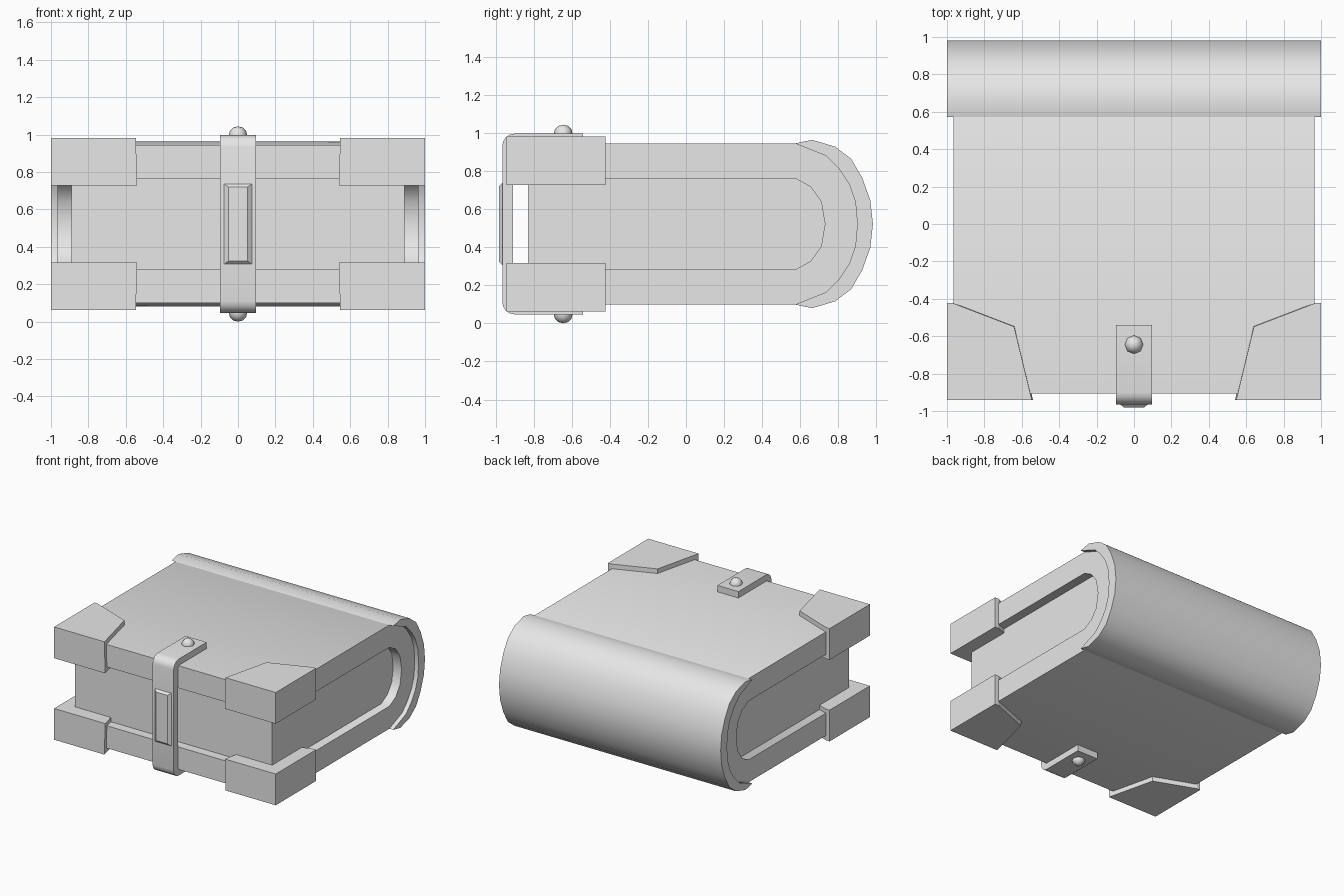
import bpy, bmesh, math
from mathutils import Vector

cube = bpy.data.objects.get("Cube")
if cube:
    bpy.data.objects.remove(cube, do_unlink=True)

MID = 0.522  # height of the plane of symmetry

grey = bpy.data.materials.new("plain grey")
grey.use_nodes = True
grey.diffuse_color = (0.8, 0.8, 0.8, 1)
bsdf = next(n for n in grey.node_tree.nodes if n.type == 'BSDF_PRINCIPLED')
bsdf.inputs["Base Color"].default_value = (0.8, 0.8, 0.8, 1)


def finish(name, bm, smooth=None):
    """Turn a bmesh into a named object, smooth below the given angle."""
    bmesh.ops.recalc_face_normals(bm, faces=bm.faces)
    mesh = bpy.data.meshes.new(name)
    bm.to_mesh(mesh)
    bm.free()
    mesh.materials.append(grey)
    obj = bpy.data.objects.new(name, mesh)
    bpy.context.collection.objects.link(obj)
    if smooth:
        bpy.ops.object.select_all(action='DESELECT')
        obj.select_set(True)
        bpy.context.view_layer.objects.active = obj
        bpy.ops.object.shade_smooth_by_angle(angle=math.radians(smooth))
    return obj


def loft(name, bottom, top, smooth=None):
    """Solid between two matching loops of points."""
    bm = bmesh.new()
    a = [bm.verts.new(p) for p in bottom]
    b = [bm.verts.new(p) for p in top]
    bm.faces.new(a)
    bm.faces.new(b)
    for i in range(len(a)):
        j = (i + 1) % len(a)
        bm.faces.new((a[i], a[j], b[j], b[i]))
    return finish(name, bm, smooth)


def extrude_x(name, profile, half, smooth=None):
    """Extrude a (y, z) profile across the width."""
    return loft(name, [(-half, y, z) for y, z in profile],
                [(half, y, z) for y, z in profile], smooth)


def mirrored(upper):
    """Complete an upper half path, ending on the middle plane, downwards."""
    path = [(y, MID + h) for y, h in upper]
    return path + [(y, MID - h) for y, h in reversed(upper) if h > 0]


def band(outer, inner):
    """Closed C-shaped profile between two half paths."""
    return mirrored(outer) + mirrored(inner)[::-1]


# Curved back: heights are measured from the middle plane
cover_arc = [(0.573, 0.423), (0.737, 0.357), (0.805, 0.288),
             (0.858, 0.208), (0.89, 0.115), (0.90, 0)]
spine_arc = [(0.573, 0.423), (0.663, 0.442), (0.784, 0.406), (0.868, 0.342),
             (0.926, 0.242), (0.968, 0.125), (0.982, 0)]
inner_arc = [(0.573, 0.24), (0.655, 0.195), (0.71, 0.118), (0.73, 0)]

extrude_x("cover", band([(-0.905, 0.423)] + cover_arc,
                        [(-0.905, 0.24)] + inner_arc), 0.965, 40)
extrude_x("pages", mirrored([(-0.83, 0.24)] + inner_arc), 0.89, 40)
# The spine shares its tips with the cover, so skip the duplicate points
spine = mirrored(spine_arc) + mirrored(cover_arc)[::-1][1:-1]
extrude_x("spine", spine, 1.0, 40)

# Strap bent around the front edges
bend = [(-0.90 - 0.065 * math.sin(t), 0.410 + 0.065 * math.cos(t))
        for t in (i * math.pi / 8 for i in range(5))]
extrude_x("strap", band([(-0.54, 0.475)] + bend + [(-0.965, 0)],
                        [(-0.54, 0.415), (-0.91, 0.415), (-0.91, 0)]),
          0.095, 40)


# Raised clasp plate with sloping edges
def plate(w, h, y):
    return [(sx * w, y, MID + sz * h)
            for sx, sz in ((-1, -1), (1, -1), (1, 1), (-1, 1))]


loft("clasp_plate", plate(0.08, 0.22, -0.96), plate(0.052, 0.198, -0.982))

# Corner guards and studs, mirrored above and below
outline = [(1, -0.942), (0.54, -0.942), (0.63, -0.54), (0.965, -0.423), (1, -0.423)]
crown = [(1, -0.942), (0.546, -0.942), (0.641, -0.549), (0.969, -0.423), (1, -0.423)]
for level, v in (("upper", 1), ("lower", -1)):
    for side, s in (("left", 1), ("right", -1)):
        loft(f"{level}_{side}_corner_guard",
             [(s * x, y, MID + v * 0.205) for x, y in outline],
             [(s * x, y, MID + v * 0.460) for x, y in crown])
    bm = bmesh.new()
    bmesh.ops.create_uvsphere(bm, u_segments=8, v_segments=6, radius=0.05)
    bmesh.ops.translate(bm, verts=bm.verts, vec=Vector((0, -0.645, MID + v * 0.472)))
    finish(f"{level}_stud", bm, 80)
